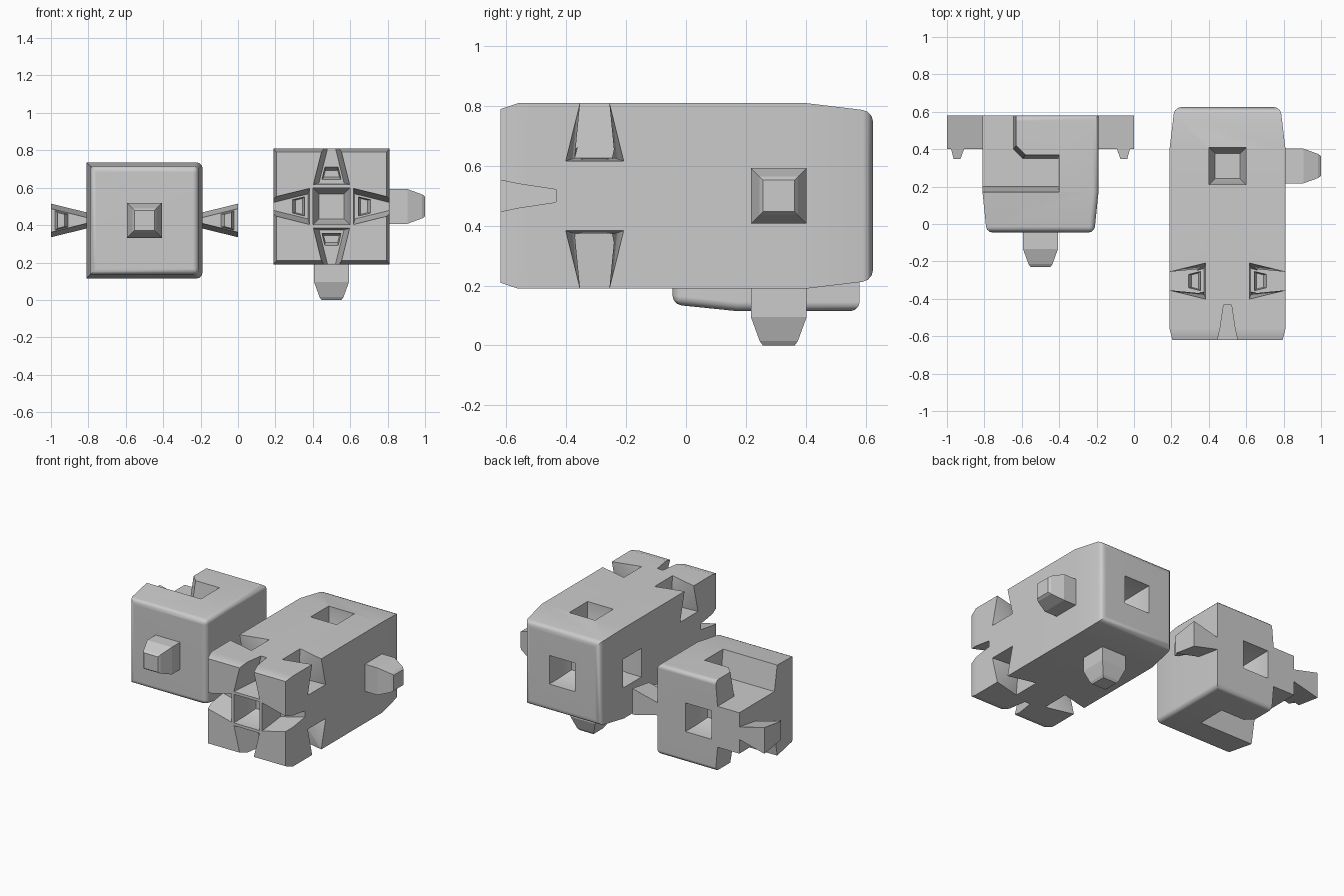
import bpy, bmesh, math
from mathutils import Vector as V

if "Cube" in bpy.data.objects:
    bpy.data.objects.remove(bpy.data.objects["Cube"])

X, Y, Z = V((1, 0, 0)), V((0, 1, 0)), V((0, 0, 1))


def hull(name, pts, bevel_test=None, width=0.035):
    """Convex solid from points, optionally rounding the edges that pass a test."""
    bm = bmesh.new()
    for p in pts:
        bm.verts.new(p)
    bmesh.ops.convex_hull(bm, input=bm.verts[:])
    bmesh.ops.dissolve_limit(bm, angle_limit=0.01, verts=bm.verts[:], edges=bm.edges[:])
    bmesh.ops.recalc_face_normals(bm, faces=bm.faces[:])
    if bevel_test:
        edges = [e for e in bm.edges if bevel_test(e.verts[0].co, e.verts[1].co)]
        bmesh.ops.bevel(bm, geom=edges, offset=width, offset_type='OFFSET',
                        segments=3, profile=0.5, affect='EDGES', clamp_overlap=True)
    me = bpy.data.meshes.new(name)
    bm.to_mesh(me)
    bm.free()
    ob = bpy.data.objects.new(name, me)
    bpy.context.collection.objects.link(ob)
    return ob


def activate(ob):
    bpy.ops.object.select_all(action='DESELECT')
    bpy.context.view_layer.objects.active = ob
    ob.select_set(True)


def extent(ob):
    vs = ob.data.vertices
    return [max(v.co[i] for v in vs) - min(v.co[i] for v in vs) if vs else 0 for i in range(3)]


def cut(body, cutter, op='DIFFERENCE'):
    """Boolean; falls back to another solver if one loses the body."""
    activate(body)
    before, size = body.data.copy(), extent(body)
    for solver in ('EXACT', 'MANIFOLD', 'FLOAT'):
        m = body.modifiers.new("cut", 'BOOLEAN')
        m.operation, m.solver, m.object = op, solver, cutter
        bpy.ops.object.modifier_apply(modifier=m.name)
        if all(n > s - 0.03 for n, s in zip(extent(body), size)):
            break
        body.data = before.copy()
    bpy.data.objects.remove(cutter)


def rings(o, axis, sections):
    """Rectangular rings (distance, half u, half v) along an axis."""
    u = Y if abs(axis.x) > 0.5 else X
    v = axis.cross(u)
    return [o + axis * d + u * hu * i + v * hv * j
            for d, hu, hv in sections for i in (-1, 1) for j in (-1, 1)]


def peg(name, o, axis):
    return hull(name, rings(o, axis, [(d, h, h) for d, h in
                ((-0.01, 0.093), (0.095, 0.093), (0.175, 0.064), (0.19, 0.053))]))


def socket(body, o, inward):
    secs = [(-0.05, 0.098), (0.1, 0.098), (0.195, 0.066)]
    cut(body, hull("socket_cutter", rings(o, inward, [(d, h, h) for d, h in secs])))


def clip_parts(o, a, b, gap=0.0, ext=0.0):
    """Dovetail arm widening along a, narrowing along b, plus the hook at its end."""
    c = a.cross(b)
    arm = [o + a * l + b * d + c * s * (0.043 + 0.247 * l - 0.15 * d + gap)
           for l0, l1, d in ((-ext, 0.19 + gap, -ext), (-ext, 0.19 - gap, 0.18 + gap))
           for l in (l0, l1) for s in (-1, 1)]
    hook = [o + a * l + b * d + c * s * h
            for l, d, h in ((0.095, 0.17, 0.036), (0.17, 0.17, 0.054),
                            (0.118, 0.233 + gap, 0.033), (0.154, 0.233 + gap, 0.042))
            for s in (-1, 1)]
    return hull("clip_arm", arm), hull("clip_hook", hook)


def groove(body, o, a, b):
    for part in clip_parts(o, a, b, 0.006, 0.05):
        cut(body, part)


def smooth(ob):
    activate(ob)
    bpy.ops.object.shade_smooth_by_angle(angle=math.radians(32))
    m = ob.modifiers.new("flat_faces", 'WEIGHTED_NORMAL')
    m.keep_sharp = True


# long block: tapered body with a rounded back end
C, R = V((0.5, 0, 0.5)), 0.31
long_block = hull("long_block", rings(C, Y, [(-0.62, 0.295, 0.29), (-0.56, R, R),
                                             (0.4, R, R), (0.625, 0.283, 0.283)]),
                  lambda p, q: min(p.y, q.y) > 0.6)

# square sockets: front, back, top, left
socket(long_block, C - Y * 0.62, Y)
socket(long_block, C + Y * 0.625, -Y)
socket(long_block, C + Y * 0.31 + Z * R, -Z)
socket(long_block, C + Y * 0.31 - X * R, X)

# dovetail grooves in the front face, one per side
for out in (X, -X, Z, -Z):
    groove(long_block, C + out * R - Y * 0.62, -out, Y)

# paired dovetail grooves across each long edge
for n1 in (X, -X):
    for n2 in (Z, -Z):
        o = C - Y * 0.305 + (n1 + n2) * R
        groove(long_block, o, -n2, -n1)
        groove(long_block, o, -n1, -n2)
smooth(long_block)

# pegs of the long block
peg("right_peg", C + Y * 0.31 + X * R, X)
peg("bottom_peg", C + Y * 0.31 - Z * R, -Z)

# short block: tapered rounded front, soft right-hand and back edges
S = V((-0.5, 0, 0.425))


def soft(p, q):
    front = max(p.y, q.y) < 0
    right = min(p.x, q.x) > -0.23 and abs(p.y - q.y) > 0.1
    back = min(p.y, q.y) > 0.5 and abs(p.z - q.z) < 0.01
    return front or right or back


short_block = hull("short_block", rings(S, Y, [(-0.045, 0.288, 0.288), (0.17, R, R),
                                               (0.58, R, R)]), soft, 0.03)

# stepped recesses on top and bottom of the short block
for s in (1, -1):
    def prism(low, high):
        return hull("recess_cutter", [V((x, y, S.z + s * z))
                    for pts, z in ((low, 0.14), (high, 0.31), (high, 0.4)) for x, y in pts])

    def box(x1, y0, y1):
        return [(-0.9, y0), (x1, y0), (x1, y1), (-0.9, y1)]
    cut(short_block, prism(box(-0.645, 0.2, 0.7), box(-0.63, 0.17, 0.7)))
    cut(short_block, prism(box(-0.405, 0.2, 0.35), box(-0.4, 0.17, 0.37)))
    cut(short_block, prism([(-0.66, 0.4), (-0.66, 0.33), (-0.645, 0.4), (-0.595, 0.35), (-0.595, 0.33)],
                           [(-0.66, 0.42), (-0.66, 0.33), (-0.63, 0.42), (-0.58, 0.37), (-0.58, 0.33)]))

# back socket and front peg of the short block
socket(short_block, S + Y * 0.58, -Y)
smooth(short_block)
peg("front_peg", S - Y * 0.04, -Y)

# hooked dovetail clips on both sides
for name, side in (("left_clip", -X), ("right_clip", X)):
    arm, hook = clip_parts(S + side * R + Y * 0.58, side, -Y)
    cut(arm, hook, 'UNION')
    arm.name = name
